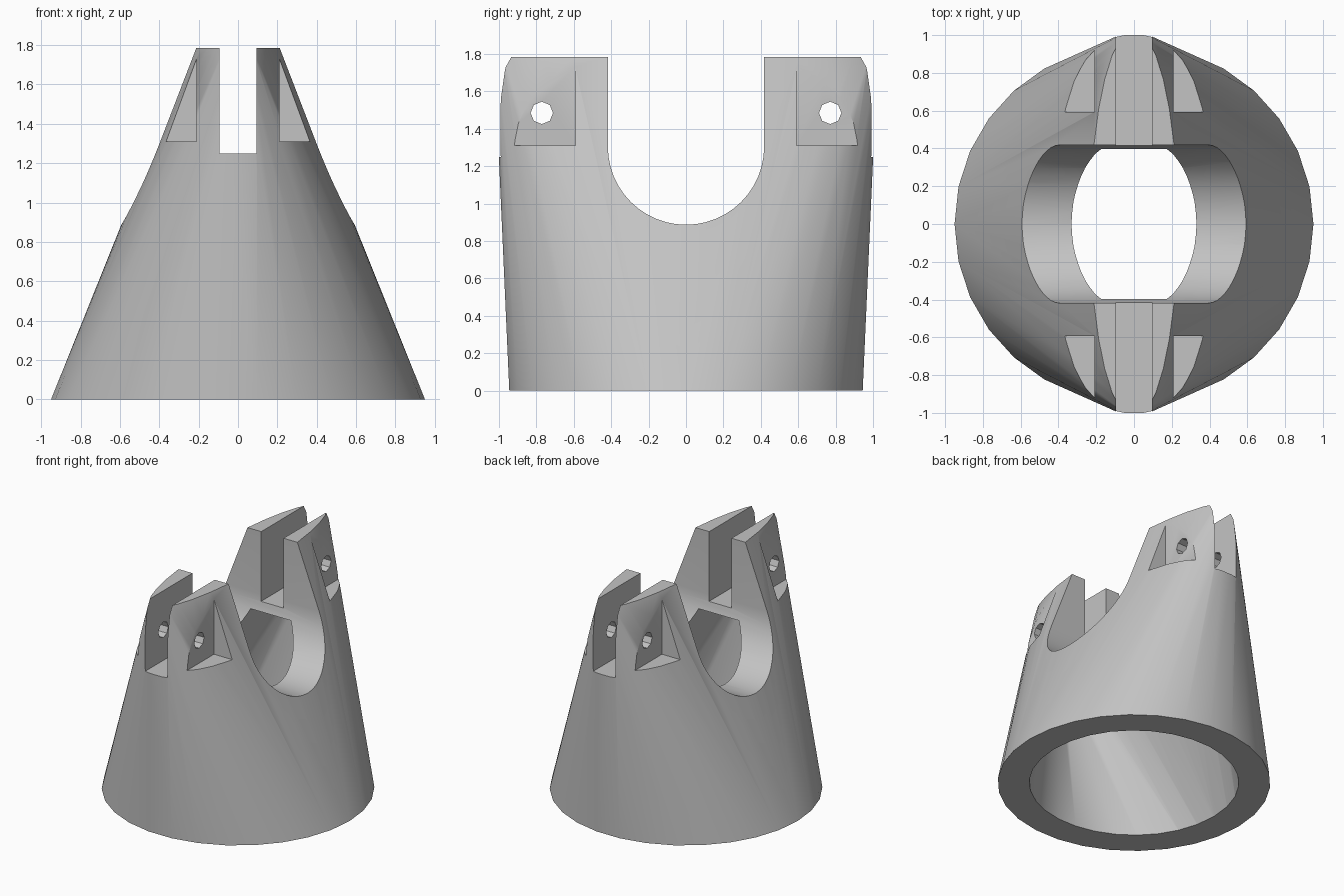
import bpy, bmesh
from math import pi, sin, cos, radians

cube = bpy.data.objects.get("Cube")
if cube:
    bpy.data.objects.remove(cube, do_unlink=True)

HEIGHT = 1.785

grey = bpy.data.materials.new("plain grey")
grey.use_nodes = True
colour = (0.55, 0.55, 0.55, 1)
grey.diffuse_color = colour
grey.node_tree.nodes["Principled BSDF"].inputs["Base Color"].default_value = colour


def hull(name, points):
    """Convex solid wrapped around the points."""
    bm = bmesh.new()
    for p in points:
        bm.verts.new(p)
    result = bmesh.ops.convex_hull(bm, input=bm.verts)
    spare = {g for g in result["geom_interior"] + result["geom_unused"]
             if isinstance(g, bmesh.types.BMVert)}
    bmesh.ops.delete(bm, geom=list(spare), context="VERTS")
    bmesh.ops.dissolve_limit(bm, angle_limit=radians(0.1), verts=bm.verts, edges=bm.edges)
    bmesh.ops.recalc_face_normals(bm, faces=bm.faces)
    mesh = bpy.data.meshes.new(name)
    bm.to_mesh(mesh)
    bm.free()
    mesh.materials.append(grey)
    obj = bpy.data.objects.new(name, mesh)
    bpy.context.collection.objects.link(obj)
    return obj


def ellipse(rx, ry, z, sides=30):
    return [(rx * cos(2 * pi * i / sides), ry * sin(2 * pi * i / sides), z)
            for i in range(sides)]


def box(name, x, y, z):
    return hull(name, [(a, b, c) for a in x for b in y for c in z])


def along_x(name, x, profile):
    """Prism of a (y, z) profile between two x positions."""
    return hull(name, [(a, y, z) for a in x for y, z in profile])


# Body: round foot blending into a narrow ellipse
body = hull("tapered_body", ellipse(0.95, 0.95, 0) + ellipse(0.232, 1.03, HEIGHT))

cutters = []

# Hollow inside, open at the foot
cutters.append(hull("cavity_cutter", ellipse(0.745, 0.725, -0.04) + ellipse(0.2, 0.79, 1.18)))

# U-shaped saddle across the middle
R, CENTRE = 0.418, 1.305
saddle = [(R * cos(pi + pi * i / 24), CENTRE + R * sin(pi + pi * i / 24)) for i in range(25)]
cutters.append(along_x("saddle_cutter", (-1.5, 1.5), saddle + [(-R, 2.2), (R, 2.2)]))

# Slot splitting each tower into two lugs
cutters.append(box("slot_cutter", (-0.095, 0.095), (-1.5, 1.5), (1.25, 2.2)))

for sy in (-1, 1):
    # Bolt hole through both lugs
    hole = [(sy * 0.771 + 0.06 * cos(pi * i / 4), 1.485 + 0.06 * sin(pi * i / 4))
            for i in range(8)]
    cutters.append(along_x("bolt_hole_cutter", (-1.2, 1.2), hole))
    # Flat bolt seats on the outer sides
    for sx in (-1, 1):
        cutters.append(box("bolt_seat_cutter", (sx * 0.21, sx * 1.2),
                           (sy * 0.592, sy * 1.4), (1.31, 2.2)))

for cutter in cutters:
    cutter.hide_render = True
    cutter.hide_viewport = True
    mod = body.modifiers.new(cutter.name, "BOOLEAN")
    mod.operation = "DIFFERENCE"
    mod.solver = "EXACT"
    mod.object = cutter

# Bake the cuts and discard the cutters
bpy.context.view_layer.update()
evaluated = body.evaluated_get(bpy.context.evaluated_depsgraph_get())
finished = bpy.data.meshes.new_from_object(evaluated)
body.modifiers.clear()
body.data = finished
for cutter in cutters:
    bpy.data.objects.remove(cutter, do_unlink=True)

bpy.ops.object.select_all(action="DESELECT")
body.select_set(True)
bpy.context.view_layer.objects.active = body
bpy.ops.object.shade_smooth_by_angle(angle=radians(30))
